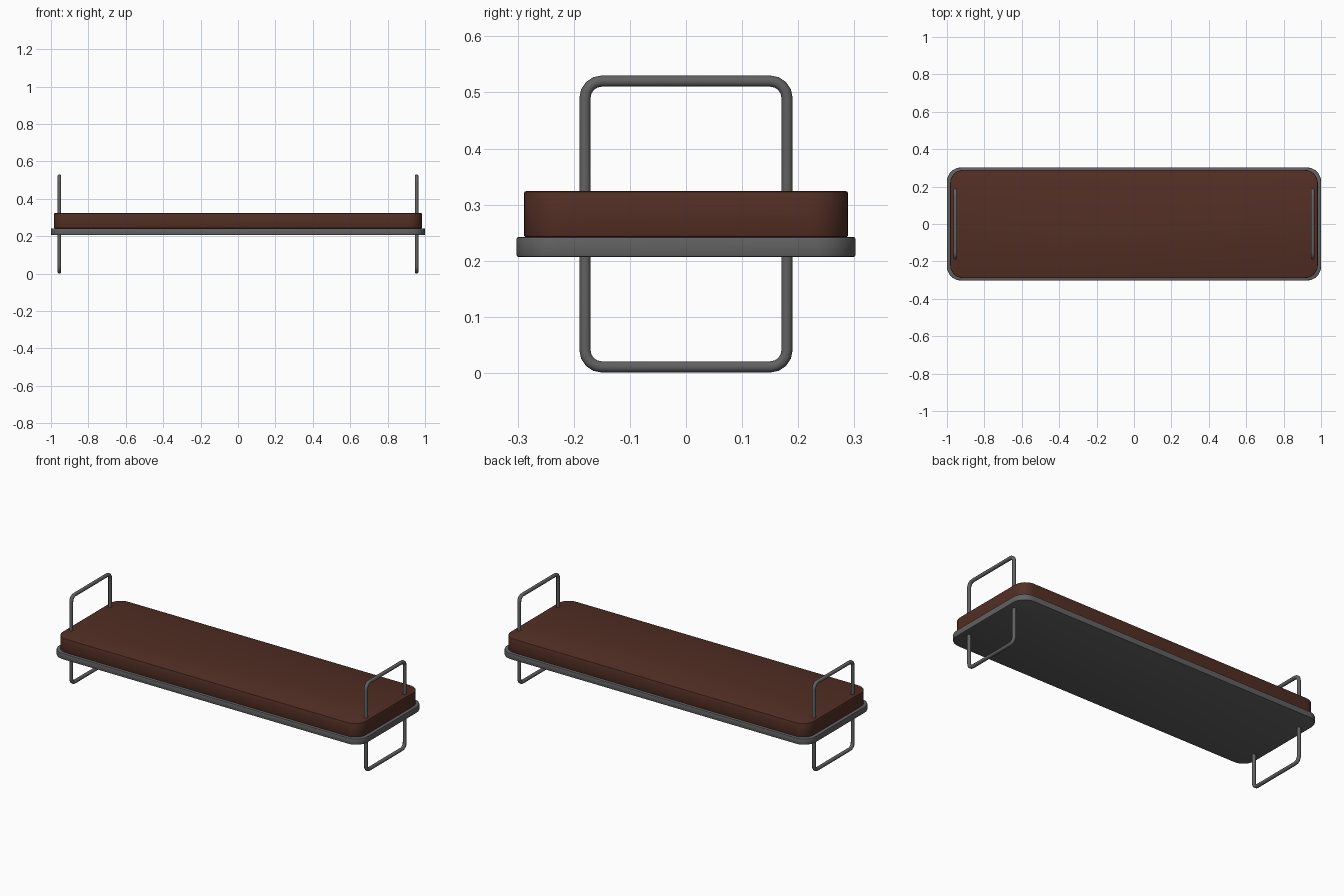
import bpy, bmesh, math

if "Cube" in bpy.data.objects:
    bpy.data.objects.remove(bpy.data.objects["Cube"])


def material(name, rgb):
    m = bpy.data.materials.new(name)
    m.diffuse_color = (*rgb, 1)
    m.use_nodes = True
    m.node_tree.nodes["Principled BSDF"].inputs["Base Color"].default_value = m.diffuse_color
    return m


grey = material("grey metal", (0.12, 0.12, 0.12))
brown = material("brown leather", (0.085, 0.028, 0.018))


def rounded_rect(hx, hy, r, n):
    """Points around a rectangle with rounded corners."""
    pts = []
    for i, (sx, sy) in enumerate([(1, 1), (-1, 1), (-1, -1), (1, -1)]):
        for k in range(n + 1):
            a = math.radians(90 * (i + k / n))
            pts.append((sx * (hx - r) + r * math.cos(a), sy * (hy - r) + r * math.sin(a)))
    return pts


def finish(bm, name, mat, angle):
    bmesh.ops.recalc_face_normals(bm, faces=bm.faces)
    me = bpy.data.meshes.new(name)
    bm.to_mesh(me)
    bm.free()
    ob = bpy.data.objects.new(name, me)
    bpy.context.collection.objects.link(ob)
    me.materials.append(mat)
    bpy.ops.object.select_all(action='DESELECT')
    ob.select_set(True)
    bpy.context.view_layer.objects.active = ob
    bpy.ops.object.shade_smooth_by_angle(angle=math.radians(angle))
    return ob


def slab(name, hx, hy, r, z0, z1, edge, mat):
    """Rounded slab with softened top and bottom edges."""
    bm = bmesh.new()
    rings = []
    d = edge * 0.3
    for z, inset in [(z0, edge), (z0 + d, d), (z0 + edge, 0),
                     (z1 - edge, 0), (z1 - d, d), (z1, edge)]:
        pts = rounded_rect(hx - inset, hy - inset, r - inset, 8)
        rings.append([bm.verts.new((x, y, z)) for x, y in pts])
    n = len(rings[0])
    for a, b in zip(rings, rings[1:]):
        for i in range(n):
            j = (i + 1) % n
            bm.faces.new((a[i], a[j], b[j], b[i]))
    bm.faces.new(rings[0])
    bm.faces.new(rings[-1])
    return finish(bm, name, mat, 40)


def loop_tube(name, x, mat):
    """Closed tube loop standing in the yz plane."""
    rad, sides, zc = 0.0108, 8, 0.2655
    bm = bmesh.new()
    rings = []
    for k in range(sides):
        a = 2 * math.pi * (k + 0.5) / sides
        off, dx = rad * math.cos(a), rad * math.sin(a)
        pts = rounded_rect(0.18 + off, 0.2547 + off, 0.03 + off, 4)
        rings.append([bm.verts.new((x + dx, y, zc + z)) for y, z in pts])
    n = len(rings[0])
    for k in range(sides):
        a, b = rings[k], rings[(k + 1) % sides]
        for i in range(n):
            j = (i + 1) % n
            bm.faces.new((a[i], a[j], b[j], b[i]))
    return finish(bm, name, mat, 50)


# Base tray and cushion
slab("base_tray", 1.0, 0.302, 0.075, 0.207, 0.242, 0.003, grey)
slab("cushion", 0.983, 0.289, 0.07, 0.242, 0.324, 0.004, brown)

# Leg and handle loops at both ends
loop_tube("left_loop", -0.955, grey)
loop_tube("right_loop", 0.955, grey)
